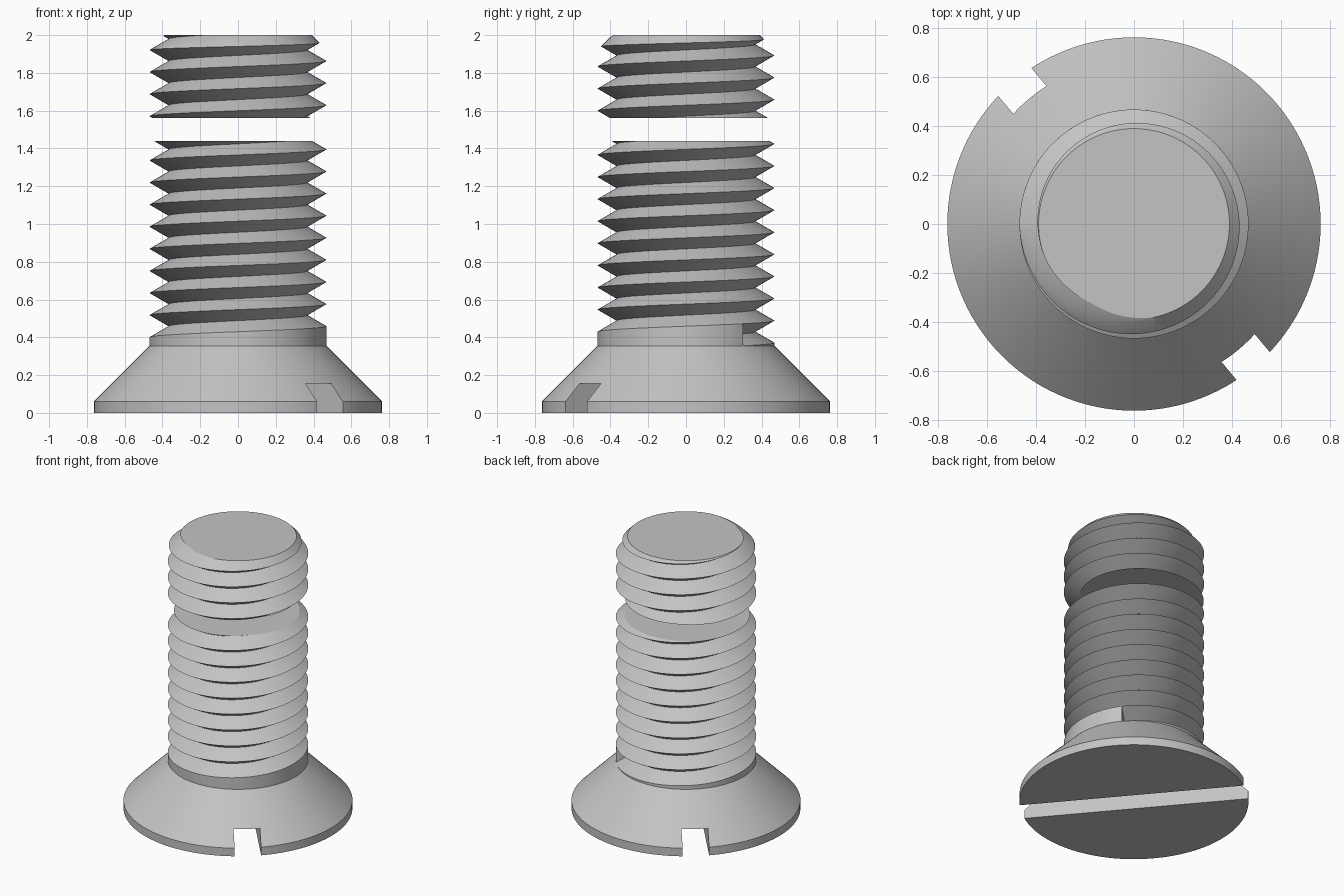
import bpy, bmesh, math
from mathutils import Matrix

cube = bpy.data.objects.get("Cube")
if cube:
    bpy.data.objects.remove(cube, do_unlink=True)

SEG = 120
PITCH, CREST, ROOT = 0.117, 0.468, 0.367
BASE = 0.355                    # top of the head, where the thread begins
START = math.radians(40)        # direction in which the thread begins
TOP = 2.0

steel = bpy.data.materials.new("grey_steel")
steel.use_nodes = True
GREY = (0.55, 0.55, 0.55, 1)
steel.diffuse_color = GREY
steel.node_tree.nodes["Principled BSDF"].inputs["Base Color"].default_value = GREY


def finish(bm, name):
    bmesh.ops.recalc_face_normals(bm, faces=bm.faces)
    mesh = bpy.data.meshes.new(name)
    bm.to_mesh(mesh)
    bm.free()
    obj = bpy.data.objects.new(name, mesh)
    bpy.context.collection.objects.link(obj)
    mesh.materials.append(steel)
    return obj


def lathe(name, profile):
    """Closed solid of revolution from (radius, height) points."""
    bm = bmesh.new()
    rings = [[bm.verts.new((r * math.cos(a), r * math.sin(a), z))
              for a in (math.tau * i / SEG for i in range(SEG))] for r, z in profile]
    for low, high in zip(rings, rings[1:]):
        for i in range(SEG):
            j = (i + 1) % SEG
            bm.faces.new((low[i], low[j], high[j], high[i]))
    bm.faces.new(rings[0])
    bm.faces.new(rings[-1])
    return finish(bm, name)


def thread(name, low, high, collar=False):
    """Right-handed V thread between two flat ends, optionally with a run-out collar."""
    bm = bmesh.new()
    count = int((high - BASE) / PITCH * 2) + 4
    columns = []
    for i in range(SEG + 1):
        turn = i / SEG
        a = START + math.tau * turn
        points = [(CREST, BASE)] if collar else []
        for k in range(count):
            z = min(max(BASE + PITCH * (k / 2 + turn), low), high)
            phase = ((z - BASE) / PITCH - turn) % 1
            points.append((ROOT + (CREST - ROOT) * abs(2 * phase - 1), z))
        columns.append([bm.verts.new((r * math.cos(a), r * math.sin(a), z)) for r, z in points])
    for c, d in zip(columns, columns[1:]):
        for k in range(len(c) - 1):
            bm.faces.new((c[k], d[k], d[k + 1], c[k + 1]))
    bm.faces.new([c[-1] for c in columns[:-1]])
    bm.faces.new([c[0] for c in columns[:-1]])
    if collar:                  # upright wall where the groove begins
        bm.faces.new(columns[0][1:4])
    bmesh.ops.remove_doubles(bm, verts=bm.verts, dist=0.00002)
    bmesh.ops.dissolve_degenerate(bm, edges=bm.edges, dist=0.00002)
    return finish(bm, name)


def boolean(obj, cutter, operation):
    mod = obj.modifiers.new("cut", 'BOOLEAN')
    mod.object, mod.operation, mod.solver = cutter, operation, 'EXACT'
    bpy.context.view_layer.objects.active = obj
    bpy.ops.object.modifier_apply(modifier=mod.name)
    bpy.data.objects.remove(cutter, do_unlink=True)


# Countersunk head with a driver slot across its underside
head = lathe("head", [(0.763, 0), (0.763, 0.06), (CREST, BASE)])
bm = bmesh.new()
bmesh.ops.create_cube(bm, size=1, matrix=Matrix.Rotation(math.radians(130), 4, 'Z')
                      @ Matrix.Diagonal((2, 0.177, 0.31, 1)))
boolean(head, finish(bm, "slot_cutter"), 'DIFFERENCE')

# Threaded shank, broken by a gap, with a chamfered tip
shank = thread("lower_shank", BASE, 1.44, collar=True)
tip = thread("upper_shank", 1.56, TOP + 0.06)
envelope = lathe("chamfer_cutter", [(0.6, 1.5), (0.6, TOP - 0.21), (0.39, TOP)])
boolean(tip, envelope, 'INTERSECT')

for obj in (head, shank, tip):
    bpy.ops.object.select_all(action='DESELECT')
    obj.select_set(True)
    bpy.context.view_layer.objects.active = obj
    bpy.ops.object.shade_smooth_by_angle(angle=math.radians(30))
